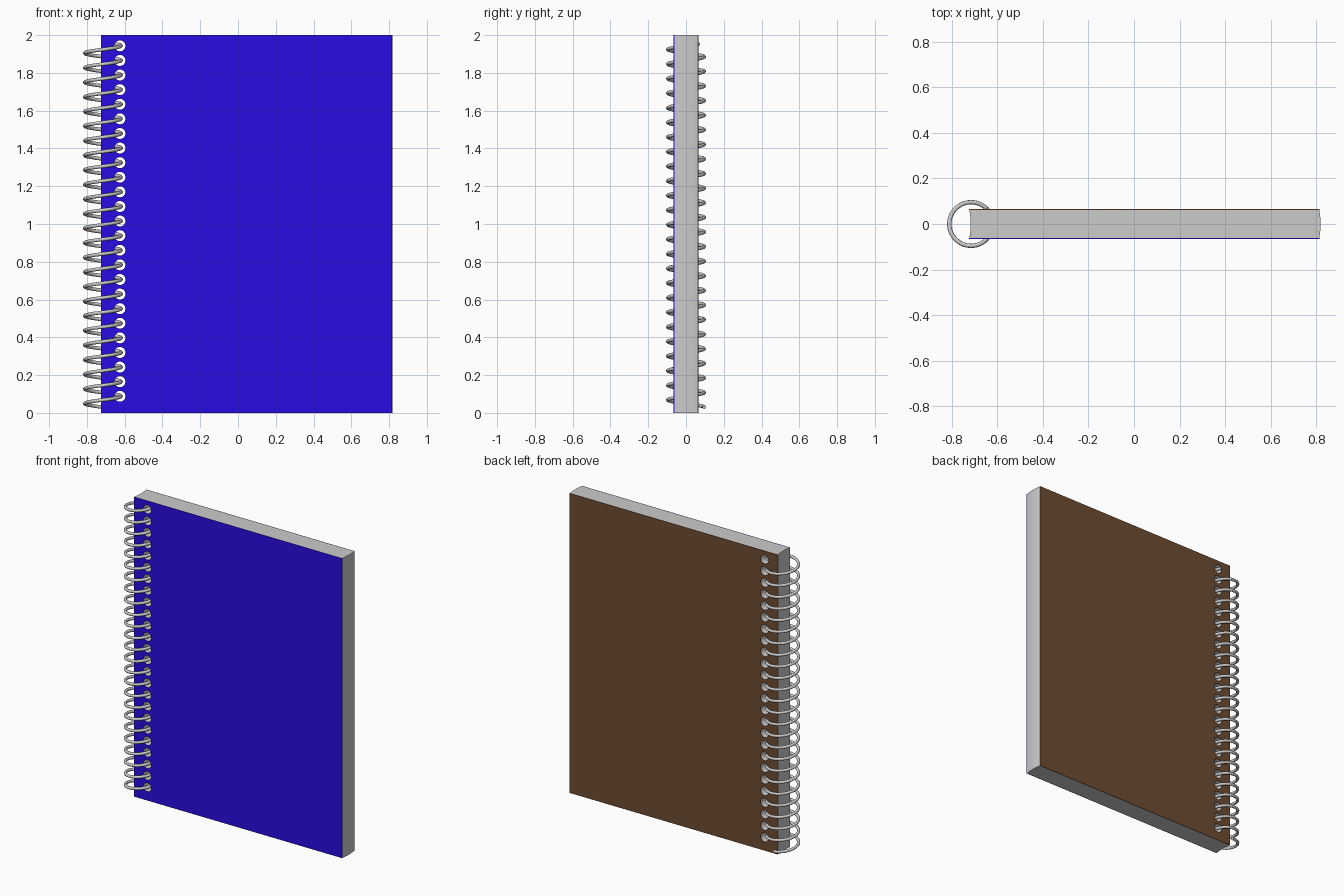
import bpy, bmesh, math

if "Cube" in bpy.data.objects:
    bpy.data.objects.remove(bpy.data.objects["Cube"])

HOLES, PITCH, Z0 = 25, 0.0773, 0.088
HOLE_X, HOLE_R = -0.625, 0.029
COIL_X, COIL_R, WIRE_R = -0.715, 0.096, 0.0095
HALF_Y, COVER_T = 0.065, 0.003


def prism(name, profile, z_low, z_high):
    """Extrude an xy outline along z."""
    bm = bmesh.new()
    face = bm.faces.new([bm.verts.new((x, y, z_low)) for x, y in profile])
    ext = bmesh.ops.extrude_face_region(bm, geom=[face])
    top = [v for v in ext["geom"] if isinstance(v, bmesh.types.BMVert)]
    bmesh.ops.translate(bm, verts=top, vec=(0, 0, z_high - z_low))
    bmesh.ops.recalc_face_normals(bm, faces=bm.faces)
    return finish(name, bm)


def finish(name, bm):
    mesh = bpy.data.meshes.new(name)
    bm.to_mesh(mesh)
    bm.free()
    ob = bpy.data.objects.new(name, mesh)
    bpy.context.collection.objects.link(ob)
    return ob


def paint(ob, name, rgb):
    mat = bpy.data.materials.new(name)
    mat.diffuse_color = (*rgb, 1)
    mat.use_nodes = True
    mat.node_tree.nodes["Principled BSDF"].inputs["Base Color"].default_value = mat.diffuse_color
    ob.data.materials.append(mat)


# Page block with a slightly bowed spine and fore-edge
py = HALF_Y - COVER_T
steps = [-1 + 2 * i / 10 for i in range(11)]
right = [(0.813 + 0.006 * (1 - t * t), t * py) for t in steps]
left = [(-0.723 + 0.006 * (1 - t * t), t * py) for t in reversed(steps)]
pages = prism("pages", right + left, 0, 2)


# Front and back covers
def cover(name, ya, yb):
    return prism(name, [(-0.724, ya), (0.814, ya), (0.814, yb), (-0.724, yb)], 0, 2)


front = cover("front_cover", -HALF_Y, -py)
back = cover("back_cover", py, HALF_Y)
paint(front, "blue_cover", (0.022, 0.004, 0.76))
paint(back, "brown_cover", (0.156, 0.072, 0.03))

# Punched holes: one cutter made of a column of cylinders
bm = bmesh.new()
for i in range(HOLES):
    ring = [2 * math.pi * k / 24 for k in range(24)]
    z = Z0 + i * PITCH
    loops = [[bm.verts.new((HOLE_X + HOLE_R * math.cos(a), y, z + HOLE_R * math.sin(a)))
              for a in ring] for y in (-0.1, 0.1)]
    for lp in loops:
        bm.faces.new(lp)
    for k in range(24):
        n = (k + 1) % 24
        bm.faces.new((loops[0][k], loops[0][n], loops[1][n], loops[1][k]))
bmesh.ops.recalc_face_normals(bm, faces=bm.faces)
cutter = finish("hole_cutter", bm)
cutter.hide_render = True
cutter.hide_set(True)
for ob in (pages, front, back):
    mod = ob.modifiers.new("holes", "BOOLEAN")
    mod.operation = "DIFFERENCE"
    mod.solver = "EXACT"
    mod.object = cutter

# Spiral wire binding: helix passing through every hole
curve = bpy.data.curves.new("spiral_wire", "CURVE")
curve.dimensions = "3D"
curve.bevel_depth = WIRE_R
curve.bevel_resolution = 3
curve.use_fill_caps = True
spline = curve.splines.new("POLY")
start, end = -0.75, HOLES - 1 + 0.125
n = int((end - start) * 32) + 1
spline.points.add(n - 1)
for i, p in enumerate(spline.points):
    turn = start + (end - start) * i / (n - 1)
    a = 2 * math.pi * turn
    p.co = (COIL_X + COIL_R * math.cos(a), COIL_R * math.sin(a), Z0 + turn * PITCH, 1)
spline.use_smooth = True
wire = bpy.data.objects.new("spiral_wire", curve)
bpy.context.collection.objects.link(wire)
